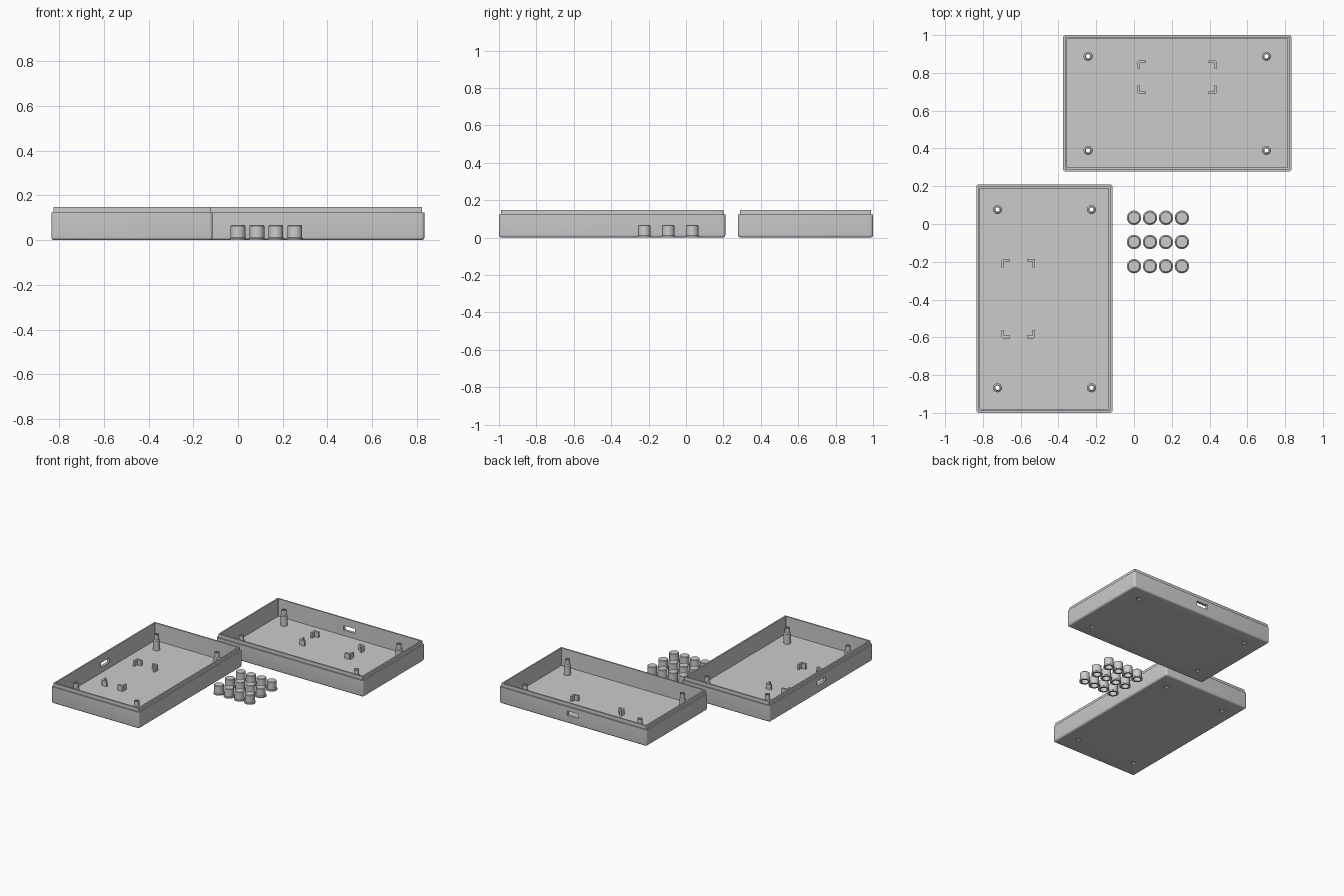
import bpy, bmesh, math
from mathutils import Matrix

if "Cube" in bpy.data.objects:
    bpy.data.objects.remove(bpy.data.objects["Cube"])

LEN, WID = 1.21, 0.722          # tray footprint
FLOOR, WALL, LIP = 0.018, 0.123, 0.148

grey = bpy.data.materials.new("light_grey")
grey.diffuse_color = (0.6, 0.6, 0.6, 1)
grey.use_nodes = True
grey.node_tree.nodes["Principled BSDF"].inputs["Base Color"].default_value = grey.diffuse_color


def finish(name, bm, matrix=Matrix(), smooth=True):
    bmesh.ops.recalc_face_normals(bm, faces=bm.faces)
    me = bpy.data.meshes.new(name)
    bm.to_mesh(me)
    bm.free()
    me.materials.append(grey)
    ob = bpy.data.objects.new(name, me)
    ob.matrix_world = matrix
    bpy.context.collection.objects.link(ob)
    bpy.ops.object.select_all(action='DESELECT')
    ob.select_set(True)
    bpy.context.view_layer.objects.active = ob
    if smooth:
        bpy.ops.object.shade_smooth_by_angle(angle=math.radians(35))
    return ob


def bridge(bm, a, b):
    n = len(a)
    for i in range(n):
        bm.faces.new((a[i], a[(i + 1) % n], b[(i + 1) % n], b[i]))


def lathe(bm, profile, x, y, n=32, closed=False):
    """Revolve (radius, z) points around a vertical axis at x, y."""
    rings = [[bm.verts.new((x + r * math.cos(2 * math.pi * i / n),
                            y + r * math.sin(2 * math.pi * i / n), z))
              for i in range(n)] for r, z in profile]
    for a, b in zip(rings, rings[1:]):
        bridge(bm, a, b)
    if closed:
        bridge(bm, rings[-1], rings[0])
    else:
        bm.faces.new(rings[0])
        bm.faces.new(rings[-1])


def rounded_loop(bm, inset, z, radius=0.015, seg=5):
    hx, hy = LEN / 2 - inset, WID / 2 - inset
    r = max(radius - inset, 0.002)
    verts = []
    for k, (sx, sy) in enumerate(((1, 1), (-1, 1), (-1, -1), (1, -1))):
        for i in range(seg + 1):
            a = math.pi / 2 * (k + i / seg)
            verts.append(bm.verts.new((sx * (hx - r) + r * math.cos(a),
                                       sy * (hy - r) + r * math.sin(a), z)))
    return verts


POSTS = [(sx * 0.472, sy * 0.249) for sx in (-1, 1) for sy in (-1, 1)]


def make_tray(label, matrix):
    # shell: rounded bottom edge, outer wall, stepped lip, inside wall
    bm = bmesh.new()
    R = 0.014
    sections = [(R * (1 - math.sin(a)), R * (1 - math.cos(a)))
                for a in (i * math.pi / 8 for i in range(5))]
    sections += [(0, WALL), (0.01, WALL), (0.01, LIP), (0.021, LIP), (0.021, FLOOR)]
    loops = [rounded_loop(bm, i, z) for i, z in sections]
    for a, b in zip(loops, loops[1:]):
        bridge(bm, a, b)
    bm.faces.new(loops[0])
    bm.faces.new(loops[-1])
    tray = finish(label + "_tray", bm, matrix, smooth=False)

    # cutter: screw holes and the cable slot in the long wall
    bm = bmesh.new()
    for x, y in POSTS:
        lathe(bm, [(0.017, -0.01), (0.017, 0.006), (0.011, 0.012), (0.011, 0.05)], x, y)
    bmesh.ops.create_cube(bm, size=1, matrix=Matrix.Translation((0, WID / 2, 0.075))
                          @ Matrix.Diagonal((0.095, 0.1, 0.034, 1)))
    cutter = finish("cutter", bm, matrix, smooth=False)
    cutter.hide_render = True
    mod = tray.modifiers.new("openings", 'BOOLEAN')
    mod.operation, mod.solver, mod.object = 'DIFFERENCE', 'EXACT', cutter
    bpy.ops.object.select_all(action='DESELECT')
    tray.select_set(True)
    bpy.context.view_layer.objects.active = tray
    bpy.ops.object.modifier_apply(modifier=mod.name)
    bpy.data.objects.remove(cutter)
    bpy.ops.object.shade_smooth_by_angle(angle=math.radians(35))

    # stepped hollow screw posts
    bm = bmesh.new()
    for x, y in POSTS:
        lathe(bm, [(0.011, FLOOR), (0.024, FLOOR), (0.024, 0.09), (0.017, 0.096),
                   (0.017, 0.132), (0.011, 0.132)], x, y, closed=True)
    finish(label + "_screw_posts", bm, matrix)

    # L-shaped corner brackets that locate a small board
    bm = bmesh.new()
    arm, t, c, h = 0.044, 0.014, 0.006, 0.04
    outline = [(c, 0), (arm, 0), (arm, t), (t, t), (t, arm), (0, arm), (0, c)]
    for sx in (-1, 1):
        for sy in (-1, 1):
            low, high = [[bm.verts.new((sx * (0.21 - px), 0.138 + sy * (0.089 - py), z))
                          for px, py in outline] for z in (FLOOR, FLOOR + h)]
            bridge(bm, low, high)
            bm.faces.new(low)
            bm.faces.new(high)
    finish(label + "_brackets", bm, matrix, smooth=False)


make_tray("back", Matrix.Translation((0.229, 0.639, 0)))
make_tray("front", Matrix.Translation((-0.474, -0.395, 0)) @ Matrix.Rotation(math.pi / 2, 4, 'Z'))

# hollow flanged button caps in a 4 x 3 grid
for col in range(4):
    for row in range(3):
        bm = bmesh.new()
        lathe(bm, [(0.025, 0.058), (0.025, 0), (0.038, 0), (0.038, 0.008), (0.033, 0.012),
                   (0.033, 0.064), (0.030, 0.067)], 0, 0)
        finish(f"button_cap_{col}_{row}", bm,
               Matrix.Translation((0.0845 * col, 0.033 - 0.128 * row, 0)))
